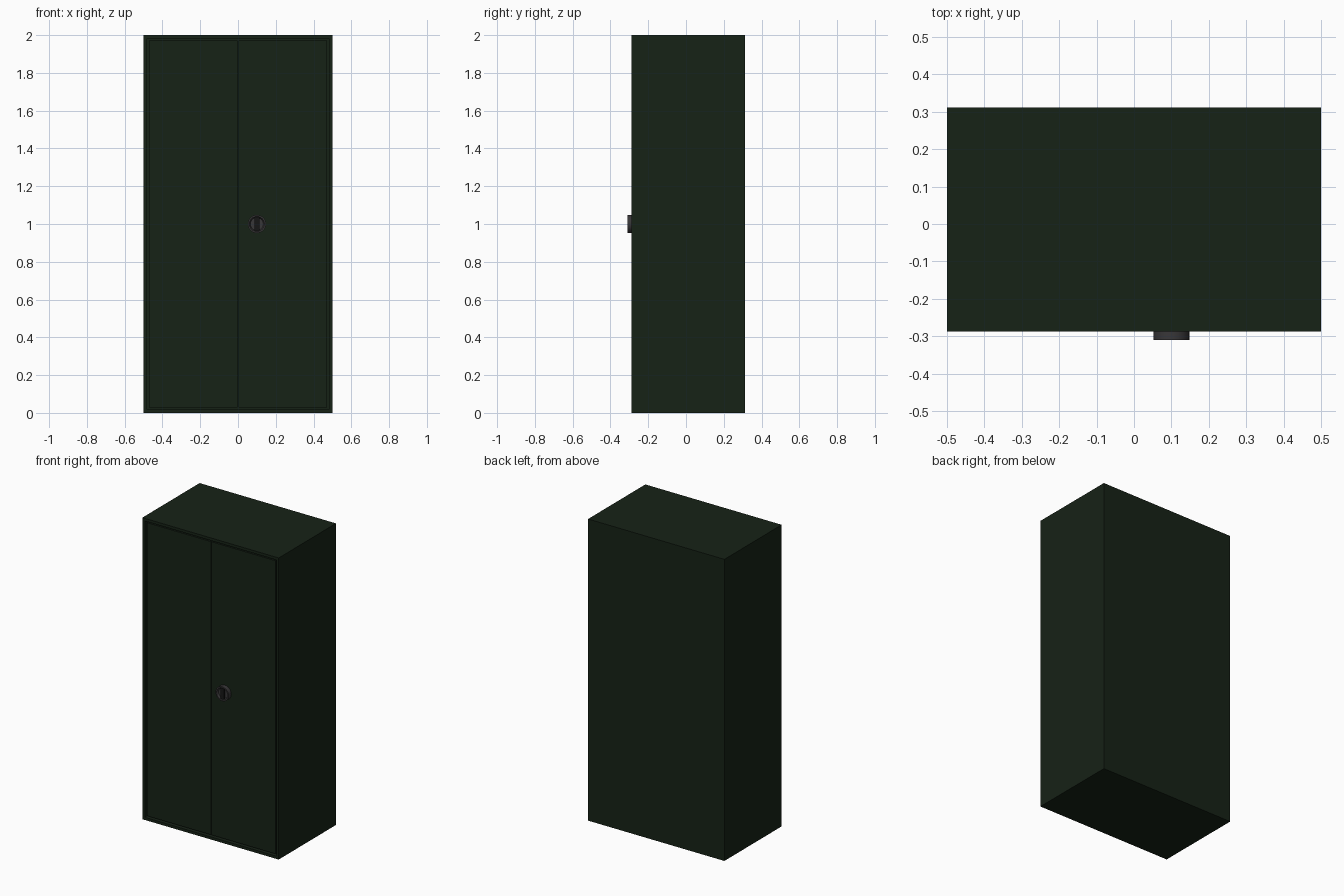
import bpy, bmesh, math
from mathutils import Matrix

if "Cube" in bpy.data.objects:
    bpy.data.objects.remove(bpy.data.objects["Cube"])

W, H = 1.0, 2.0
FRONT, BACK = -0.288, 0.312
FRAME, GAP, INSET = 0.025, 0.003, 0.006


def material(name, color):
    m = bpy.data.materials.new(name)
    m.diffuse_color = (*color, 1)
    m.use_nodes = True
    m.node_tree.nodes["Principled BSDF"].inputs["Base Color"].default_value = m.diffuse_color
    return m


green = material("dark_green_paint", (0.008, 0.016, 0.008))
grey = material("dark_grey_plastic", (0.04, 0.038, 0.04))
black = material("black_plastic", (0.008, 0.008, 0.008))


def finish(name, bm, mat):
    bmesh.ops.recalc_face_normals(bm, faces=bm.faces[:])
    me = bpy.data.meshes.new(name)
    bm.to_mesh(me)
    bm.free()
    me.materials.append(mat)
    ob = bpy.data.objects.new(name, me)
    bpy.context.collection.objects.link(ob)
    return ob


def box_mesh(x0, x1, y0, y1, z0, z1):
    bm = bmesh.new()
    mat = Matrix.Translation(((x0 + x1) / 2, (y0 + y1) / 2, (z0 + z1) / 2))
    size = Matrix.Diagonal((x1 - x0, y1 - y0, z1 - z0, 1))
    bmesh.ops.create_cube(bm, size=1, matrix=mat @ size)
    return bm


# Carcass: a box hollowed from the front, leaving a thin frame
bm = box_mesh(-W / 2, W / 2, FRONT, BACK, 0, H)
face = min(bm.faces, key=lambda f: f.calc_center_median().y)
bmesh.ops.inset_region(bm, faces=[face], thickness=FRAME)
bmesh.ops.translate(bm, verts=face.verts[:], vec=(0, 0, 0))
hole = bmesh.ops.extrude_face_region(bm, geom=[face])
verts = [g for g in hole["geom"] if isinstance(g, bmesh.types.BMVert)]
bmesh.ops.translate(bm, verts=verts, vec=(0, BACK - FRONT - FRAME, 0))
if face.is_valid:
    bmesh.ops.delete(bm, geom=[face], context="FACES_ONLY")
finish("cabinet_body", bm, green)

# Two doors set slightly back inside the frame
for name, side in (("left_door", -1), ("right_door", 1)):
    xs = sorted((side * GAP / 2, side * (W / 2 - FRAME - GAP)))
    y = FRONT + INSET
    finish(name, box_mesh(*xs, y, y + 0.025, FRAME + GAP, H - FRAME - GAP), green)

# Round handle: lathed cup with a raised rim
HX, HZ, TIP, N = 0.1, 1.0, -0.31, 32
profile = [(0.048, FRONT + INSET), (0.048, TIP), (0.040, TIP),
           (0.034, TIP + 0.012), (0.0, TIP + 0.012)]
bm = bmesh.new()
pts = [bm.verts.new((HX + r, y, HZ)) for r, y in profile]
edges = [bm.edges.new(p) for p in zip(pts, pts[1:])]
bmesh.ops.spin(bm, geom=pts + edges, cent=(HX, 0, HZ), axis=(0, 1, 0),
               angle=2 * math.pi, steps=N)
bmesh.ops.remove_doubles(bm, verts=bm.verts[:], dist=1e-5)
cup = finish("handle_cup", bm, grey)
bpy.context.view_layer.objects.active = cup
cup.select_set(True)
bpy.ops.object.shade_smooth_by_angle(angle=math.radians(30))

# Vertical finger grip across the cup
finish("handle_grip", box_mesh(HX - 0.013, HX + 0.013, TIP + 0.001, TIP + 0.015,
                               HZ - 0.036, HZ + 0.036), black)
